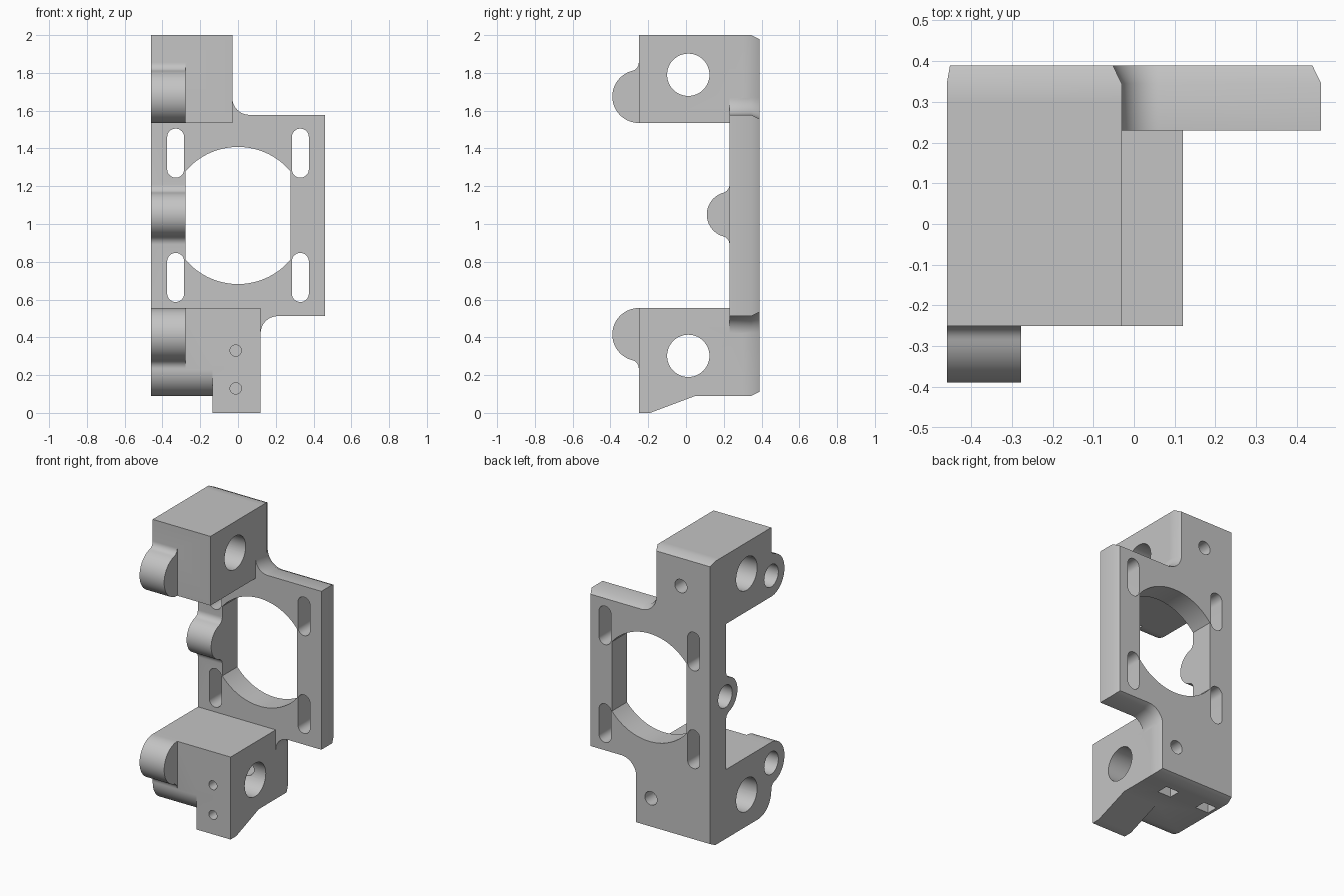
import bpy, bmesh
from math import sin, cos, pi, atan2, sqrt

cube = bpy.data.objects.get("Cube")
if cube:
    bpy.data.objects.remove(cube, do_unlink=True)

grey = bpy.data.materials.new("matte grey")
grey.use_nodes = True
grey.diffuse_color = (0.55, 0.55, 0.55, 1)
grey.node_tree.nodes["Principled BSDF"].inputs["Base Color"].default_value = (0.55, 0.55, 0.55, 1)


def arc(cx, cy, r, start, end, n=16):
    return [(cx + r * cos(start + (end - start) * i / n),
             cy + r * sin(start + (end - start) * i / n)) for i in range(n + 1)]


def loft(name, sections, axis):
    """Solid through (position, profile) sections along the x or y axis."""
    bm = bmesh.new()
    place = (lambda p, d: (d, p[0], p[1])) if axis == "x" else (lambda p, d: (p[0], d, p[1]))
    rings = [[bm.verts.new(place(p, d)) for p in prof] for d, prof in sections]
    for a, b in zip(rings, rings[1:]):
        for i in range(len(a)):
            j = (i + 1) % len(a)
            bm.faces.new((a[i], a[j], b[j], b[i]))
    bm.faces.new(rings[0])
    bm.faces.new(rings[-1])
    bmesh.ops.recalc_face_normals(bm, faces=bm.faces)
    mesh = bpy.data.meshes.new(name)
    bm.to_mesh(mesh)
    bm.free()
    mesh.materials.append(grey)
    obj = bpy.data.objects.new(name, mesh)
    bpy.context.collection.objects.link(obj)
    return obj


def prism(name, profile, axis, lo, hi):
    return loft(name, [(lo, profile), (hi, profile)], axis)


def rect(x0, z0, x1, z1):
    return [(x0, z0), (x1, z0), (x1, z1), (x0, z1)]


def circle(cx, cy, r):
    return arc(cx, cy, r, 0, 2 * pi, 48)[:-1]


def combine(target, part, operation):
    mod = target.modifiers.new("combine", "BOOLEAN")
    mod.operation, mod.solver, mod.object = operation, "EXACT", part
    bpy.context.view_layer.objects.active = target
    bpy.ops.object.modifier_apply(modifier=mod.name)
    bpy.data.objects.remove(part, do_unlink=True)


def outline(d, side):
    """Back plate outline, pulled in by d (and by side on the hinge edge)."""
    f = 0.09
    low = arc(0.12 + f, 0.512 - f, f + d, pi, pi / 2)
    high = arc(-0.03 + f, 1.578 + f, f + d, 1.5 * pi, pi)
    return ([(-0.46 + side, 0.09 + d), (0.12 - d, 0.09 + d)] + low
            + [(0.46 - d, 0.512 + d), (0.46 - d, 1.578 - d)] + high
            + [(-0.03 - d, 2 - d), (-0.46 + side, 2 - d)])


def lug(w, cz, r, f, top_fillet, bottom_fillet):
    """Half-round lug on the wall y = w, blended into it where asked."""
    h = sqrt(r * r + 2 * r * f)

    def half(blend, s):
        if not blend:
            pts = [(w, cz + s * r)] + arc(w, 0, r, pi / 2, pi)
        else:
            pts = (arc(w - f, h, f, 0, atan2(-h, f), 8)
                   + arc(w, 0, r, atan2(h, -f), pi)[1:])
            pts = [(w + 0.06, h)] + pts
            return [(y, cz + s * z) for y, z in pts]
        return [(w + 0.06, cz + s * r)] + [(y, cz + s * z) for y, z in pts[1:]]

    return half(top_fillet, 1) + half(bottom_fillet, -1)[-2::-1]


# Back plate with chamfered rear edge
bracket = loft("hinge_bracket", [(0.23, outline(0, 0)), (0.345, outline(0, 0)),
                                 (0.39, outline(0.022, 0.008))], "y")

# Upper block, lower block with rounded front edge, and sloped foot
combine(bracket, prism("upper_block", rect(-0.25, 1.535, 0.3, 2), "x", -0.46, -0.03), "UNION")
lower = arc(-0.11, 0.23, 0.14, pi, 1.5 * pi) + [(0.3, 0.09), (0.3, 0.555), (-0.25, 0.555)]
combine(bracket, prism("lower_block", lower, "x", -0.46, 0.12), "UNION")
foot = [(-0.25, 0), (-0.19, 0), (0.05, 0.09), (0.05, 0.3), (-0.25, 0.3)]
combine(bracket, prism("foot", foot, "x", -0.135, 0.12), "UNION")

# Hinge lugs with blind pin holes
for w, cz, r, top, bottom in ((-0.25, 1.675, 0.14, True, False),
                              (0.23, 1.05, 0.12, True, True),
                              (-0.25, 0.415, 0.14, False, True)):
    combine(bracket, prism("lug", lug(w, cz, r, 0.045, top, bottom), "x", -0.46, -0.277), "UNION")
    pin_y = w if w < 0 else w + 0.01
    combine(bracket, prism("pin_hole", circle(pin_y, cz, 0.075), "x", -0.6, -0.32), "DIFFERENCE")

# Rod holes through both blocks
for z in (1.79, 0.302):
    combine(bracket, prism("rod_hole", circle(0.012, z, 0.112), "x", -0.6, 0.3), "DIFFERENCE")

# Large opening: circle with flattened sides
a = atan2(sqrt(0.363 ** 2 - 0.278 ** 2), 0.278)
opening = arc(0, 1.045, 0.363, a, pi - a, 32) + arc(0, 1.045, 0.363, pi + a, 2 * pi - a, 32)
combine(bracket, prism("opening", opening, "y", 0.2, 0.5), "DIFFERENCE")

# Four adjustment slots
for x in (-0.33, 0.33):
    for z in (1.375, 0.717):
        slot = arc(x, z + 0.085, 0.045, 0, pi) + arc(x, z - 0.085, 0.045, pi, 2 * pi)
        combine(bracket, prism("slot", slot, "y", 0.2, 0.5), "DIFFERENCE")

# Rear set-screw holes and front screw holes
for x, z in ((-0.235, 1.79), (-0.012, 0.302)):
    combine(bracket, prism("set_screw_hole", circle(x, z, 0.045), "y", 0.05, 0.5), "DIFFERENCE")
for z in (0.33, 0.13):
    combine(bracket, prism("screw_hole", circle(-0.012, z, 0.03), "y", -0.4, -0.12), "DIFFERENCE")

# Rectangular pockets in the underside
for x in (-0.39, -0.09):
    combine(bracket, prism("pocket", rect(x - 0.05, 0, x + 0.05, 0.22), "y", 0.18, 0.26), "DIFFERENCE")

bpy.ops.object.select_all(action="DESELECT")
bracket.select_set(True)
bpy.context.view_layer.objects.active = bracket
bpy.ops.object.shade_smooth_by_angle(angle=pi / 6)
